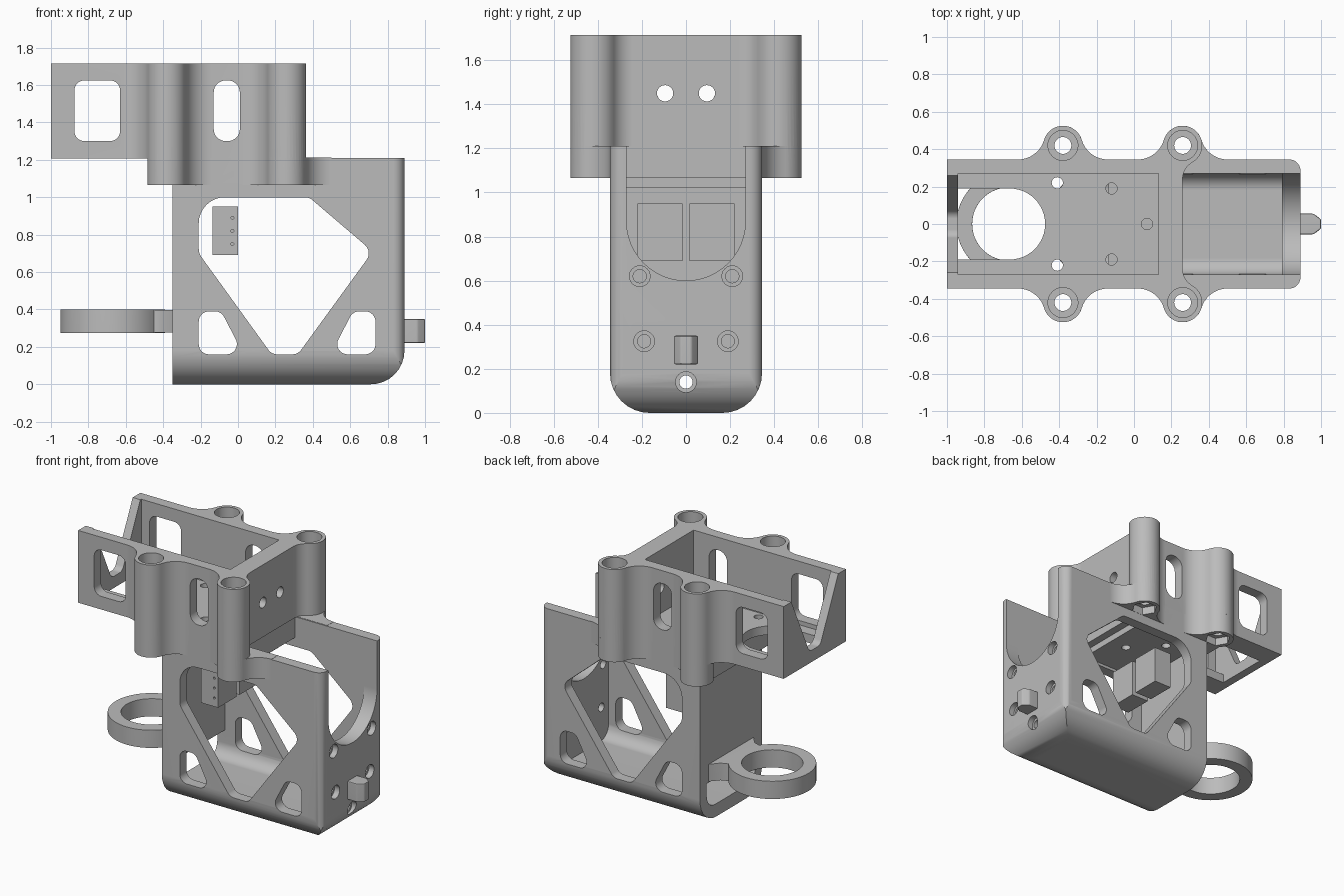
import bpy, bmesh
from math import radians, sin, cos, pi, tan
from mathutils import Vector

start = bpy.data.objects.get("Cube")
if start:
    bpy.data.objects.remove(start, do_unlink=True)

grey = bpy.data.materials.new("plain grey")
grey.use_nodes = True
colour = (0.5, 0.5, 0.5, 1)
grey.diffuse_color = colour
grey.node_tree.nodes["Principled BSDF"].inputs["Base Color"].default_value = colour


def prism(name, points, axis, low, high):
    """Extrude a 2D outline along an axis."""
    place = {"x": lambda p, d: (d, p[0], p[1]),
             "y": lambda p, d: (p[0], d, p[1]),
             "z": lambda p, d: (p[0], p[1], d)}[axis]
    bm = bmesh.new()
    face = bm.faces.new([bm.verts.new(place(p, low)) for p in points])
    new = bmesh.ops.extrude_face_region(bm, geom=[face])["geom"]
    shift = Vector(place((0, 0), high - low))
    bmesh.ops.translate(bm, vec=shift, verts=[g for g in new if isinstance(g, bmesh.types.BMVert)])
    bmesh.ops.recalc_face_normals(bm, faces=bm.faces)
    mesh = bpy.data.meshes.new(name)
    bm.to_mesh(mesh)
    bm.free()
    mesh.materials.append(grey)
    obj = bpy.data.objects.new(name, mesh)
    bpy.context.collection.objects.link(obj)
    return obj


def arc(centre, r, a, b, n=10):
    angles = [radians(a + (b - a) * i / n) for i in range(n + 1)]
    return [(centre[0] + r * cos(t), centre[1] + r * sin(t)) for t in angles]


def circle(centre, r, n=40):
    return arc(centre, r, 0, 360, n)[:-1]


def rounded(points, radii, n=8):
    """Fillet the corners of a polygon; radii is one value or one per corner."""
    if not isinstance(radii, list):
        radii = [radii] * len(points)
    out = []
    for i, r in enumerate(radii):
        p = Vector(points[i])
        if not r:
            out.append(tuple(p))
            continue
        u = (Vector(points[i - 1]) - p).normalized()
        v = (Vector(points[(i + 1) % len(points)]) - p).normalized()
        half = u.angle(v) / 2
        c = p + (u + v).normalized() * r / sin(half)
        a = p + u * r / tan(half) - c
        b = p + v * r / tan(half) - c
        turn = pi - 2 * half
        for k in range(n + 1):
            t = k / n
            d = (a * sin((1 - t) * turn) + b * sin(t * turn)) / sin(turn)
            out.append(tuple(c + d))
    return out


def rect(a0, a1, b0, b1):
    return [(a0, b0), (a1, b0), (a1, b1), (a0, b1)]


def combine(target, operation, other):
    mod = target.modifiers.new("combine", "BOOLEAN")
    mod.operation, mod.solver, mod.object = operation, "EXACT", other
    bake(target)
    bpy.data.objects.remove(other, do_unlink=True)


def bake(obj):
    graph = bpy.context.evaluated_depsgraph_get()
    mesh = bpy.data.meshes.new_from_object(obj.evaluated_get(graph))
    obj.modifiers.clear()
    obj.data = mesh


def cut(target, points, axis, low, high):
    combine(target, "DIFFERENCE", prism("cutter", points, axis, low, high))


def finish(obj, bevel=0):
    if bevel:
        mod = obj.modifiers.new("bevel", "BEVEL")
        mod.width, mod.segments, mod.limit_method = bevel, 2, "ANGLE"
        bake(obj)
    bpy.ops.object.select_all(action="DESELECT")
    obj.select_set(True)
    bpy.context.view_layer.objects.active = obj
    bpy.ops.object.shade_smooth_by_angle(angle=radians(30))
    obj.modifiers.new("normals", "WEIGHTED_NORMAL").keep_sharp = True


def mirrored(half):
    return half + [(x, -y) for x, y in reversed(half)]


# Lower housing, rounded along the bottom and the outer end
frame = prism("frame", rounded(rect(-.345, .345, 0, 1.21), [.18, .18, 0, 0]), "x", -.35, .89)
combine(frame, "INTERSECT", prism("side", rounded(rect(-.4, .89, 0, 1.3), [0, .18, 0, 0]), "y", -1, 1))
combine(frame, "INTERSECT", prism("plan", rounded(rect(-.4, .89, -.345, .345), [0, .06, .06, 0]), "z", -1, 2))

# Housing cavity, open top and rear slot
for x0, x1, top in ((-.29, .26, 1.02), (.2, .79, 1.4), (-.4, -.2, .27)):
    cut(frame, rounded(rect(-.27, .27, .09, top), [.09, .09, 0, 0]), "x", x0, x1)

# Scooped end wall
cut(frame, [(.27, 1.4)] + arc((0, .87), .27, 0, -180, 24) + [(-.27, 1.4)], "x", .7, 1)

# Side wall openings
diamond = [(-.21, 1), (.38, 1), (.72, .71), (.32, .16), (.18, .16), (-.21, .7)]
cut(frame, rounded(diamond, [.14, .06, .06, .06, .06, .08]), "y", -.5, .5)
corner = [(-.21, .16), (.03, .16), (-.09, .39), (-.21, .39)]
cut(frame, rounded(corner, .055), "y", -.5, .5)
cut(frame, rounded([(.525 - x, z) for x, z in corner], .055), "y", -.5, .5)

# Outline pieces for the screw bosses
post_y, post_r, post_x = .42, .105, (-.38, .26)


def lead_in(cx):
    return arc((cx - .24, .49), .145, -90, -16.3)


def lead_out(cx):
    return arc((cx + .24, .49), .145, 196.3, 270)


def post(cx, a, b):
    return arc((cx, post_y), post_r, a, b, 24)


left, right = post_x
upper = ([(-1, .345)] + lead_in(left) + post(left, 163.7, 16.3) + lead_out(left) + lead_in(right)
         + post(right, 163.7, -60.5) + arc((.362, .24), .102, 119.5, 180))
flange = (post(left, 225, 16.3) + lead_out(left) + lead_in(right) + post(right, 163.7, 16.3)
          + lead_out(right) + [(.5, .275), (.255, .275)])
combine(frame, "UNION", prism("flange", mirrored(flange), "z", 1.065, 1.212))
combine(frame, "UNION", prism("upper", mirrored(upper), "z", 1.208, 1.715))

# Upper tray pocket, rear notch and side windows
cut(frame, rect(-.94, .13, -.27, .27), "z", 1.27, 2)
cut(frame, rounded([(-.3, 1.8), (-.06, 1.29), (.06, 1.29), (.3, 1.8)], [0, .05, .05, 0]), "x", -1.1, -.9)
cut(frame, rounded(rect(-.875, -.63, 1.3, 1.625), .055), "y", -1, 1)
cut(frame, rounded(rect(-.13, .01, 1.3, 1.625), .065), "y", -1, 1)
cut(frame, [(-.94, -.19)] + arc((-.665, 0), .19, -90, 90, 24) + [(-.94, .19)], "z", 1, 1.4)

# Screw holes in the bosses, with wide tops and hexagonal nut pockets
for cx in post_x:
    for cy in (-post_y, post_y):
        cut(frame, circle((cx, cy), .045), "z", 1, 2)
        cut(frame, circle((cx, cy), .08), "z", 1.62, 2)
        cut(frame, circle((cx, cy), .085, 6), "z", 1, 1.12)

# Tray floor holes and cable holes
for spot in ((-.41, .22), (-.41, -.22), (-.12, .19), (-.12, -.19), (.07, 0)):
    cut(frame, circle(spot, .03, 24), "z", .97, 1.4)
for y in (-.095, .095):
    cut(frame, circle((y, 1.45), .037, 24), "x", .05, .5)

# Stepped screw holes in the end wall
for spot in ((.21, .62), (-.21, .62), (.19, .325), (-.19, .325), (0, .14)):
    cut(frame, circle(spot, .03, 24), "x", .7, 1)
    cut(frame, circle(spot, .047, 24), "x", .85, 1)
finish(frame)

# Cable ring on a flared arm
ring = prism("cable_ring", circle((-.67, 0), .28, 64), "z", .275, .4)
arm = [(-.55, .2), (-.45, .17), (-.4, .19), (-.35, .25)]
combine(ring, "UNION", prism("arm", mirrored(arm), "z", .277, .398))
cut(ring, circle((-.67, 0), .195, 64), "z", .2, .5)
finish(ring, .01)

# Locating pin
pin = prism("locating_pin", [(.88, -.055), (.96, -.055), (1, -.025), (1, .025), (.96, .055), (.88, .055)],
            "z", .22, .35)
finish(pin, .008)

# Pair of connector blocks with contact dots
for side, name in ((-1, "right"), (1, "left")):
    y0, y1 = sorted((side * .017, side * .22))
    block = prism(name + "_connector", rect(-.135, 0, y0, y1), "z", .69, .95)
    for z in (.75, .82, .89):
        cut(block, circle((-.03, z), .008, 12), "y", y0 - .01, y0 + .02)
    finish(block)
